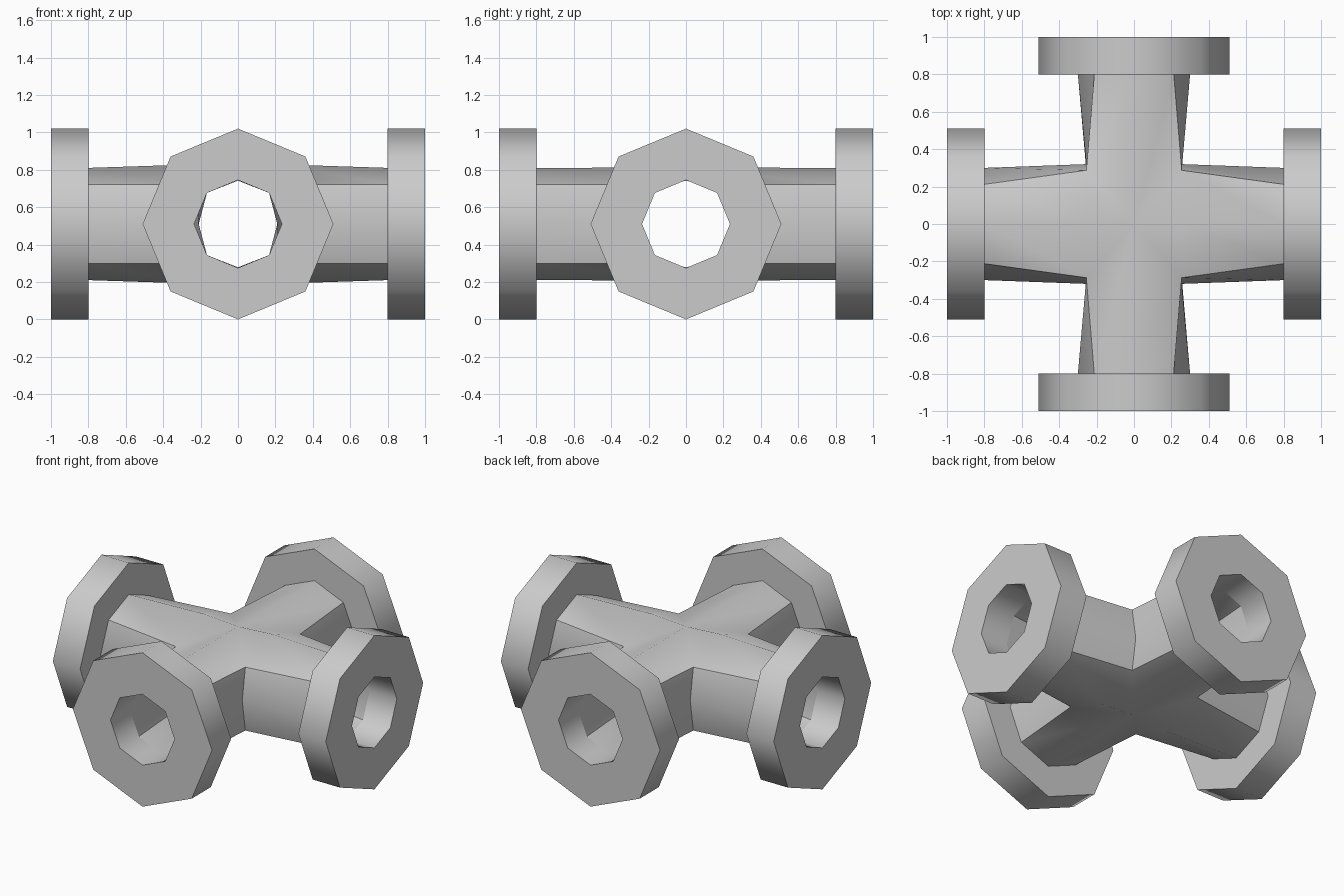
import bpy, bmesh
from math import sin, cos, pi, radians

if "Cube" in bpy.data.objects:
    bpy.data.objects.remove(bpy.data.objects["Cube"])

ZC = 0.51                      # height of the pipe axes
ARMS = [(1, 0), (0, 1), (-1, 0), (0, -1)]


def place(arm, along, side, up):
    """Map arm-local coordinates to the world."""
    dx, dy = arm
    return (dx * along - dy * side, dy * along + dx * side, ZC + up)


def ring(arm, along, r):
    """Octagon around an arm, starting at the top vertex."""
    return [place(arm, along, r * sin(k * pi / 4), r * cos(k * pi / 4)) for k in range(8)]


def finish(name, faces, flip=()):
    bm = bmesh.new()
    for f in faces:
        bm.faces.new([bm.verts.new(p) for p in f])
    bmesh.ops.remove_doubles(bm, verts=bm.verts, dist=1e-4)
    bmesh.ops.recalc_face_normals(bm, faces=bm.faces)
    me = bpy.data.meshes.new(name)
    bm.to_mesh(me)
    bm.free()
    ob = bpy.data.objects.new(name, me)
    bpy.context.collection.objects.link(ob)
    bpy.context.view_layer.objects.active = ob
    ob.select_set(True)
    bpy.ops.object.shade_smooth_by_angle(angle=radians(50))
    ob.select_set(False)
    return ob


def strip(a, b):
    return [(a[k], a[(k + 1) % 8], b[(k + 1) % 8], b[k]) for k in range(8)]


def cross_shell(r, cx, cy_side, cy_diag, h, top, ridge):
    """Four octagonal arms meeting in a shared centre seam."""
    faces = []
    for arm in ARMS:
        on_x = arm[0] != 0
        def seam(s, level):
            y = cy_side if level == 0 else cy_diag
            along, side = (cx, y) if on_x else (y, cx)
            return place(arm, along, s * side, level * h)
        apex = [place(arm, 0, 0, top), place(arm, 0, 0, -top)]
        inner = [apex[0], seam(1, 1), seam(1, 0), seam(1, -1),
                 apex[1], seam(-1, -1), seam(-1, 0), seam(-1, 1)]
        if on_x:               # raised ridge of the wider pair of arms
            for i, s in ((0, 1), (4, -1)):
                inner[i] = place(arm, cx, 0, s * ridge)
                for j in (i + 1, (i - 1) % 8):
                    faces.append((inner[i], inner[j], apex[i // 4]))
        faces += strip(ring(arm, 0.8, r), inner)
    return faces


# Cross-shaped pipe: outer skin and bore, joined at the arm ends
skin = cross_shell(0.30, 0.255, 0.32, 0.287, 0.21, 0.302, 0.318)
bore = cross_shell(0.235, 0.21, 0.274, 0.24, 0.168, 0.232, 0.25)
ends = [f for arm in ARMS for f in strip(ring(arm, 0.8, 0.30), ring(arm, 0.8, 0.235))]
finish("pipe_cross", skin + bore + ends)

# Octagonal flanges with a through hole
profile = [(0.8, 0.235), (0.8, 0.51), (1.0, 0.51), (1.0, 0.235)]
for arm, label in zip(ARMS, ("right", "back", "left", "front")):
    rings = [ring(arm, a, r) for a, r in profile]
    faces = []
    for i in range(4):
        faces += strip(rings[i], rings[(i + 1) % 4])
    finish("flange_" + label, faces)
